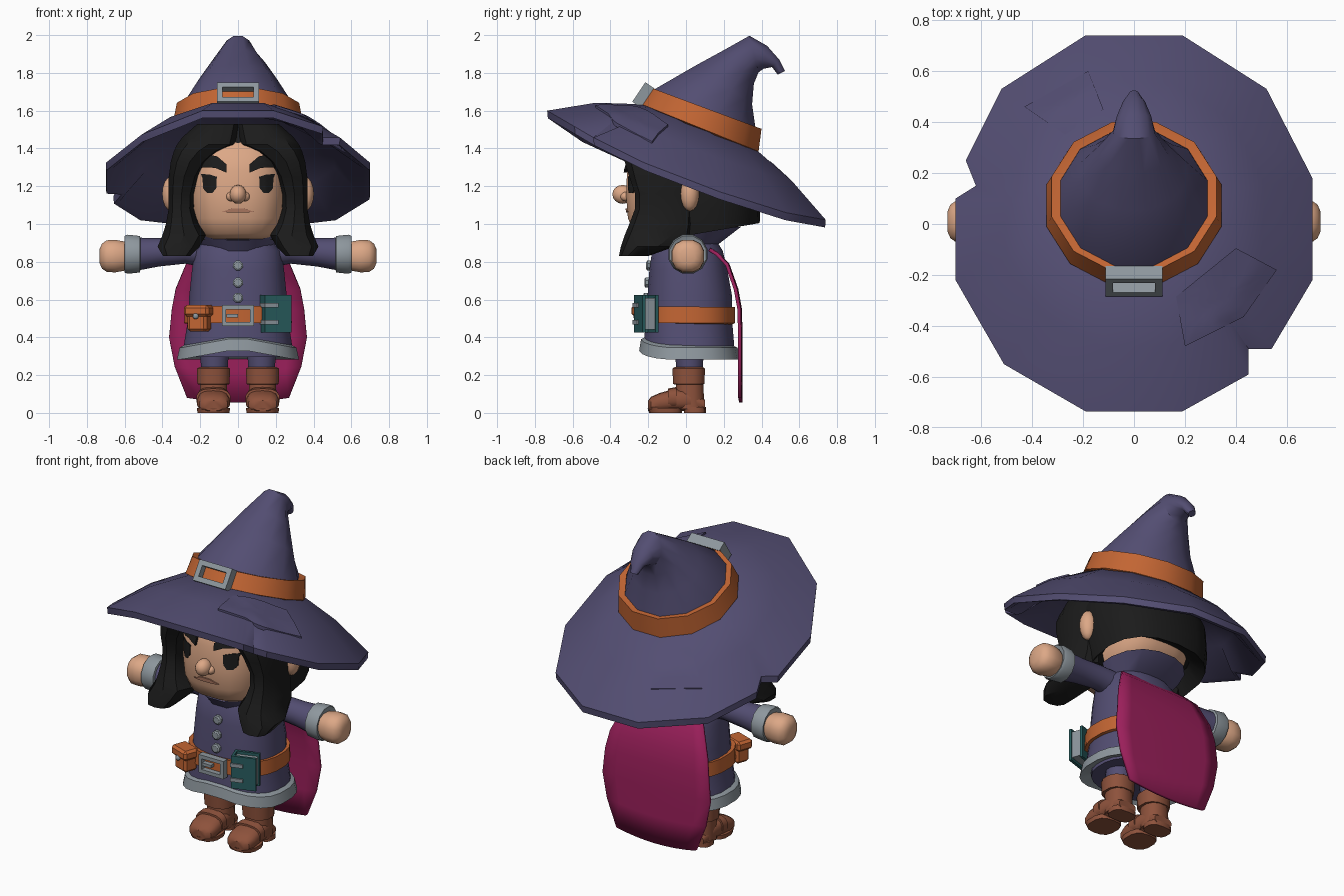
import bpy, bmesh, math
from mathutils import Vector, Matrix, Euler
from mathutils.bvhtree import BVHTree

if "Cube" in bpy.data.objects:
    bpy.data.objects.remove(bpy.data.objects["Cube"])


def mat(name, r, g, b):
    m = bpy.data.materials.new(name)
    m.diffuse_color = (r, g, b, 1)
    m.use_nodes = True
    m.node_tree.nodes["Principled BSDF"].inputs["Base Color"].default_value = m.diffuse_color
    return m


PURPLE = mat("purple cloth", .086, .075, .168)
ORANGE = mat("orange leather", .54, .13, .033)
GREY = mat("grey metal", .27, .31, .34)
SKIN = mat("skin", .72, .39, .24)
BLACK = mat("black hair", .011, .011, .011)
MAGENTA = mat("magenta cloth", .33, .014, .105)
BROWN = mat("brown leather", .27, .085, .045)
TEAL = mat("teal cover", .022, .11, .115)
LIP = mat("lip", .42, .19, .12)


def finish(name, bm, m, angle=35):
    bmesh.ops.recalc_face_normals(bm, faces=bm.faces)
    me = bpy.data.meshes.new(name)
    bm.to_mesh(me)
    bm.free()
    ob = bpy.data.objects.new(name, me)
    bpy.context.collection.objects.link(ob)
    me.materials.append(m)
    bpy.ops.object.select_all(action='DESELECT')
    ob.select_set(True)
    bpy.context.view_layer.objects.active = ob
    bpy.ops.object.shade_smooth_by_angle(angle=math.radians(angle))
    return ob


def skin_rings(name, rings, m, caps=True, angle=35):
    bm = bmesh.new()
    vs = [[bm.verts.new(p) for p in r] for r in rings]
    n = len(vs[0])
    for a, b in zip(vs, vs[1:]):
        for i in range(n):
            bm.faces.new((a[i], a[(i + 1) % n], b[(i + 1) % n], b[i]))
    if caps:
        bm.faces.new(vs[0])
        bm.faces.new(vs[-1])
    return finish(name, bm, m, angle)


# Cross sections are (centre, half axis U, half axis V)
def hsec(z, hx, yf, yb, cx=0):
    return Vector((cx, (yf + yb) / 2, z)), Vector((hx, 0, 0)), Vector((0, (yb - yf) / 2, 0))


def tsec(yf, zf, yb, zb, hx):
    return Vector((0, (yf + yb) / 2, (zf + zb) / 2)), Vector((hx, 0, 0)), Vector((0, (yb - yf) / 2, (zb - zf) / 2))


def xsec(x, y, z, r):
    return Vector((x, y, z)), Vector((0, r, 0)), Vector((0, 0, r))


def ysec(cx, y, w, z0, z1):
    return Vector((cx, y, (z0 + z1) / 2)), Vector((w, 0, 0)), Vector((0, 0, (z1 - z0) / 2))


def loft(name, secs, m, n=16, p=1.0, lift=None, angle=35):
    rings = []
    for c, u, v in secs:
        ring = []
        for i in range(n):
            a = 2 * math.pi * (i + .5) / n
            ca, sa = math.cos(a), math.sin(a)
            q = c + u * math.copysign(abs(ca) ** p, ca) + v * math.copysign(abs(sa) ** p, sa)
            if lift:
                q.z += lift(q)
            ring.append(q)
        rings.append(ring)
    return skin_rings(name, rings, m, True, angle)


def box(name, loc, size, m, M=Matrix(), bevel=0):
    bm = bmesh.new()
    bmesh.ops.create_cube(bm, size=1, matrix=M @ Matrix.Translation(loc) @ Matrix.Diagonal((*size, 1)))
    if bevel:
        bmesh.ops.bevel(bm, geom=bm.edges[:], offset=bevel, segments=1, affect='EDGES')
    return finish(name, bm, m)


def ball(name, loc, r, m, seg=12):
    bm = bmesh.new()
    bmesh.ops.create_uvsphere(bm, u_segments=seg, v_segments=8, radius=1,
                              matrix=Matrix.Translation(loc) @ Matrix.Diagonal((*r, 1)))
    return finish(name, bm, m, 60)


def frame(name, w, h, t, d, m, M):
    for s, side in ((-1, "a"), (1, "b")):
        box(f"{name}_post_{side}", (s * (w - t / 2), 0, 0), (t, d, 2 * h), m, M)
        box(f"{name}_bar_{side}", (0, 0, s * (h - t / 2)), (2 * w - 2 * t, d, t), m, M)


def plate(name, pts, target, m, t, down=False):
    """Thin plate laid on a surface, seen from the front or from above."""
    tree = BVHTree.FromPolygons([v.co for v in target.data.vertices], [p.vertices[:] for p in target.data.polygons])
    d = Vector((0, 0, -1)) if down else Vector((0, 1, 0))
    pts = [Vector(p) for p in pts]
    cen = sum(pts, Vector((0, 0))) / len(pts)
    k = 5 if down else 2
    fine = [a.lerp(b, i / k) for a, b in zip(pts, pts[1:] + pts[:1]) for i in range(k)]

    def ring(f, off):
        out = []
        for q in fine:
            a, b = q.lerp(cen, f)
            out.append(tree.ray_cast(Vector((a, b, 5) if down else (a, -5, b)), d)[0] - d * off)
        return out
    return skin_rings(name, [ring(0, -.01)] + [ring(f, t) for f in (0, .25, .5, .75)], m)


# Hat brim with two torn notches
def rim_z(y):
    tab = ((-.735, 1.60), (-.53, 1.46), (-.2, 1.315), (.18, 1.17), (.53, 1.06), (.75, 1.02))
    for (a, za), (b, zb) in zip(tab, tab[1:]):
        if y <= b:
            return za + (zb - za) * (y - a) / (b - a)


RIM = [(.19, .74), (.52, .53), (.70, .18), (.70, -.22), (.54, -.49), (.45, -.49), (.45, -.59), (.19, -.735),
       (-.19, -.735), (-.51, -.55), (-.70, -.22), (-.70, .10), (-.62, .15), (-.66, .25), (-.52, .53), (-.19, .74)]
UNTORN = {(.54, -.49): (.56, -.46), (.45, -.49): (.51, -.55), (.45, -.59): (.455, -.585), (-.62, .15): (-.70, .17)}
top, mid, rim = [], [], []
for p in RIM:
    x, y = UNTORN.get(p, p)
    d = Vector((x, y - .08)).normalized()
    a = Vector((d.x * .33, .08 + d.y * .31, 1.51 - .41 * d.y * .31))
    top.append(a)
    mid.append((a + Vector((x, y, rim_z(y)))) / 2 + Vector((0, 0, .025)))
    rim.append(Vector((*p, rim_z(p[1]) + (.015 if p in UNTORN else 0))))
low = lambda r, k, dz: [Vector((p.x * k, p.y * k, p.z - dz)) for p in r]
brim = skin_rings("hat_brim", [top, mid, rim, low(rim, .995, .04), low(rim, .95, .03), low(mid, 1, .06), low(top, 1, .06)],
                  PURPLE)
plate("brim_patch_front", [(.4, -.095), (.56, -.18), (.43, -.365), (.2, -.48), (.165, -.285)], brim, PURPLE, .012, True)
plate("brim_patch_back", [(-.18, .6), (-.43, .46), (-.27, .35), (-.12, .45)], brim, PURPLE, .008, True)

# Hat crown with drooping tip, band and buckle
loft("hat_crown", [tsec(-.20, 1.68, .375, 1.45, .31), tsec(-.17, 1.72, .375, 1.52, .295), tsec(.05, 1.845, .355, 1.63, .215),
                   tsec(.2, 1.925, .362, 1.74, .148), tsec(.335, 2.0, .385, 1.80, .085), tsec(.43, 1.945, .41, 1.82, .07),
                   tsec(.495, 1.87, .455, 1.83, .045), tsec(.525, 1.81, .485, 1.79, .022)], PURPLE, 12)
loft("hat_band", [tsec(-.22, 1.62, .37, 1.37, .33), tsec(-.25, 1.64, .395, 1.38, .355), tsec(-.195, 1.725, .41, 1.50, .335),
                  tsec(-.16, 1.71, .375, 1.50, .295)], ORANGE, 12)
HB = Matrix.Translation((0, -.225, 1.682)) @ Euler((math.radians(-34), 0, 0)).to_matrix().to_4x4()
frame("hat_buckle", .112, .062, .03, .06, GREY, HB)

# Head, ears, nose
head = loft("head", [hsec(.92, .16, -.22, .12), hsec(.95, .21, -.275, .19), hsec(1.03, .245, -.31, .28),
                     hsec(1.15, .26, -.32, .33), hsec(1.28, .26, -.315, .33), hsec(1.4, .24, -.28, .28),
                     hsec(1.47, .17, -.2, .2)], SKIN, 20, .72, angle=50)
ball("nose", (0, -.335, 1.157), (.045, .055, .05), SKIN, 14)
for s, side in ((-1, "left"), (1, "right")):
    ball("nostril_" + side, (s * .037, -.318, 1.145), (.026, .03, .025), SKIN, 14)
    ball("ear_" + side, (s * .352, .02, 1.16), (.05, .05, .092), SKIN)
    flip = lambda pts: [(s * a, b) for a, b in pts]
    plate("eyebrow_" + side, flip([(.235, 1.30), (.215, 1.345), (.16, 1.368), (.11, 1.358), (.06, 1.315), (.062, 1.272),
                                   (.12, 1.297), (.18, 1.30)]), head, BLACK, .018)
    plate("eye_" + side, flip([(.112, 1.25), (.15, 1.262), (.197, 1.265), (.187, 1.24), (.186, 1.19), (.165, 1.165),
                               (.135, 1.165), (.115, 1.19)]), head, BLACK, .006)
plate("mouth", [(-.085, 1.065), (-.03, 1.083), (.03, 1.083), (.085, 1.065), (.04, 1.06), (-.04, 1.06)], head, LIP, .008)

# Hair cap and front locks
loft("hair_cap", [tsec(-.05, 1.04, .28, 1.06, .26), tsec(-.16, .91, .39, 1.005, .335), tsec(-.2, 1.06, .395, 1.10, .355),
                  tsec(-.22, 1.28, .38, 1.24, .36), tsec(-.25, 1.42, .34, 1.33, .33), tsec(-.2, 1.51, .26, 1.42, .25)],
     BLACK, 18, .85)
for s, side in ((-1, "left"), (1, "right")):
    locks = ((1.53, -.02, .22, -.26, .1), (1.46, -.02, .30, -.31, .1), (1.42, -.015, .33, -.325, .1),
             (1.385, .075, .345, -.33, .1), (1.33, .15, .36, -.325, .1), (1.25, .2, .37, -.30, .06),
             (1.16, .228, .37, -.27, .04), (1.08, .232, .37, -.27, .04), (1.0, .205, .385, -.30, .04),
             (.94, .165, .405, -.325, .03), (.88, .20, .43, -.345, -.06), (.83, .25, .40, -.355, -.2))
    loft("hair_lock_" + side, [hsec(z, (b - a) / 2, f, k, s * (a + b) / 2) for z, a, b, f, k in locks], BLACK, 10, .8)

# Robe with a raised front hem
hem = lambda q: .055 * max(0, 1 - abs(q.x) / .3) if q.y < 0 and q.z < .42 else 0
loft("robe", [hsec(.36, .2, -.15, .18), hsec(.31, .295, -.225, .26), hsec(.38, .285, -.22, .255), hsec(.5, .265, -.215, .245),
              hsec(.62, .26, -.205, .245), hsec(.76, .245, -.195, .22), hsec(.86, .23, -.18, .195), hsec(.93, .17, -.14, .15)],
     PURPLE, 24, .85, hem)
loft("under_robe", [hsec(.295, .26, -.19, .225), hsec(.4, .26, -.19, .225)], PURPLE, 24, .85)
loft("hem_trim", [hsec(.31, .27, -.2, .24), hsec(.283, .325, -.25, .288), hsec(.345, .312, -.24, .275),
                  hsec(.357, .285, -.215, .25)], GREY, 24, .85, hem)
loft("collar", [tsec(-.16, .86, .17, .89, .19), tsec(-.225, .94, .295, .985, .25), tsec(-.205, .945, .275, .985, .235),
                tsec(-.15, .90, .2, .92, .18)], PURPLE, 16, .9, lambda q: -.05 * max(0, 1 - abs(q.x) / .12) if q.y < 0 else 0)
for i, (z, y) in enumerate(((.78, -.205), (.69, -.215), (.61, -.22))):
    loft(f"button_{i + 1}", [ysec(0, -.17, .028, z - .028, z + .028), ysec(0, y, .028, z - .028, z + .028),
                             ysec(0, y - .006, .02, z - .02, z + .02)], GREY, 8)

# Belt, buckle, pouch
loft("belt", [tsec(-.2, .48, .23, .46, .255), tsec(-.235, .475, .26, .475, .287), tsec(-.235, .565, .26, .56, .284),
              tsec(-.2, .56, .23, .555, .255)], ORANGE, 24, .85)
BB = Matrix.Translation((0, -.245, .515))
frame("belt_buckle", .085, .055, .022, .04, GREY, BB)
box("buckle_prong", (-.03, -.005, 0), (.06, .03, .018), GREY, BB)
PM = Matrix.Translation((-.205, -.215, .5)) @ Matrix.Rotation(math.radians(-20), 4, 'Z')
box("pouch_body", (0, 0, -.015), (.11, .09, .11), ORANGE, PM, .015)
box("pouch_flap", (0, -.005, .04), (.14, .105, .06), ORANGE, PM, .014)
ball("pouch_stud", PM @ Vector((0, -.055, .012)), (.016, .012, .016), GREY, 8)

# Hanging book
KM = Matrix.Translation((.2, -.21, .525)) @ Matrix.Rotation(math.radians(18), 4, 'Z')
box("book_pages", (.002, 0, 0), (.125, .06, .165), GREY, KM)
for y, side in ((-.036, "front"), (.036, "back")):
    box("book_cover_" + side, (0, y, 0), (.145, .016, .2), TEAL, KM)
box("book_spine", (-.066, 0, 0), (.014, .086, .2), TEAL, KM)
for z, side in ((-.045, "lower"), (.045, "upper")):
    box("book_clasp_" + side, (-.04, -.01, z), (.075, .084, .022), GREY, KM)

# Arms, cuffs, hands, legs, boots
for s, side in ((-1, "left"), (1, "right")):
    loft("sleeve_" + side, [xsec(s * .14, .01, .845, .08), xsec(s * .28, .01, .86, .07), xsec(s * .42, .01, .85, .075),
                            xsec(s * .54, .01, .84, .088)], PURPLE, 14)
    loft("cuff_" + side, [xsec(s * .515, .01, .84, .08), xsec(s * .52, .01, .84, .1), xsec(s * .585, .01, .84, .107),
                          xsec(s * .602, .01, .84, .1), xsec(s * .59, .01, .84, .07)], GREY, 12)
    loft("hand_" + side, [xsec(s * .56, .01, .83, .06), xsec(s * .605, .01, .83, .08), xsec(s * .65, .01, .83, .089),
                          xsec(s * .695, .01, .83, .086), xsec(s * .72, .01, .83, .068), xsec(s * .732, .01, .83, .04)],
         SKIN, 12, .85, angle=50)
    c = s * .125
    loft("leg_" + side, [hsec(.2, .07, -.05, .09, c), hsec(.4, .085, -.07, .1, c)], PURPLE, 12)
    c = s * .13
    loft("boot_cuff_" + side, [hsec(.15, .065, -.05, .08, c), hsec(.152, .088, -.07, .1, c), hsec(.235, .09, -.075, .103, c),
                               hsec(.243, .075, -.06, .09, c)], BROWN, 12, .85)
    loft("boot_shaft_" + side, [hsec(.02, .076, -.06, .1, c), hsec(.17, .074, -.055, .093, c)], BROWN, 12, .85)
    loft("boot_foot_" + side, [ysec(c, .1, .06, .01, .07), ysec(c, 0, .08, .01, .13), ysec(c, -.07, .082, .01, .125),
                               ysec(c, -.14, .088, .005, .105), ysec(c, -.185, .075, .005, .085),
                               ysec(c, -.2, .05, .01, .065)], BROWN, 14, .75)
    loft("boot_sole_" + side, [hsec(0, .086, -.195, -.02, c), hsec(.026, .09, -.203, -.02, c)], BROWN, 14, .75)
    loft("boot_heel_" + side, [hsec(0, .078, -.01, .105, c), hsec(.03, .078, -.01, .105, c)], BROWN, 14, .7)
    loft("boot_strap_" + side, [ysec(c, -.05, .088, .02, .137), ysec(c, -.095, .091, .02, .129)], BROWN, 14, .75)

# Cape: sheet hanging from the shoulders
rows = ((.865, .2, .13), (.84, .23, .17), (.785, .275, .222), (.655, .33, .268), (.55, .35, .287), (.4, .365, .291),
        (.22, .335, .291), (.055, .27, .291))
bm = bmesh.new()
grid = [[bm.verts.new((hx * k / 4, y - .006 * (k / 4) ** 2, z + (.025 * (k / 4) ** 2 if z < .3 else 0))) for k in range(-4, 5)]
        for z, hx, y in rows]
for a, b in zip(grid, grid[1:]):
    for i in range(8):
        bm.faces.new((a[i], a[i + 1], b[i + 1], b[i]))
cape = finish("cape", bm, MAGENTA)
sol = cape.modifiers.new("thickness", 'SOLIDIFY')
sol.thickness, sol.offset = .018, 0
